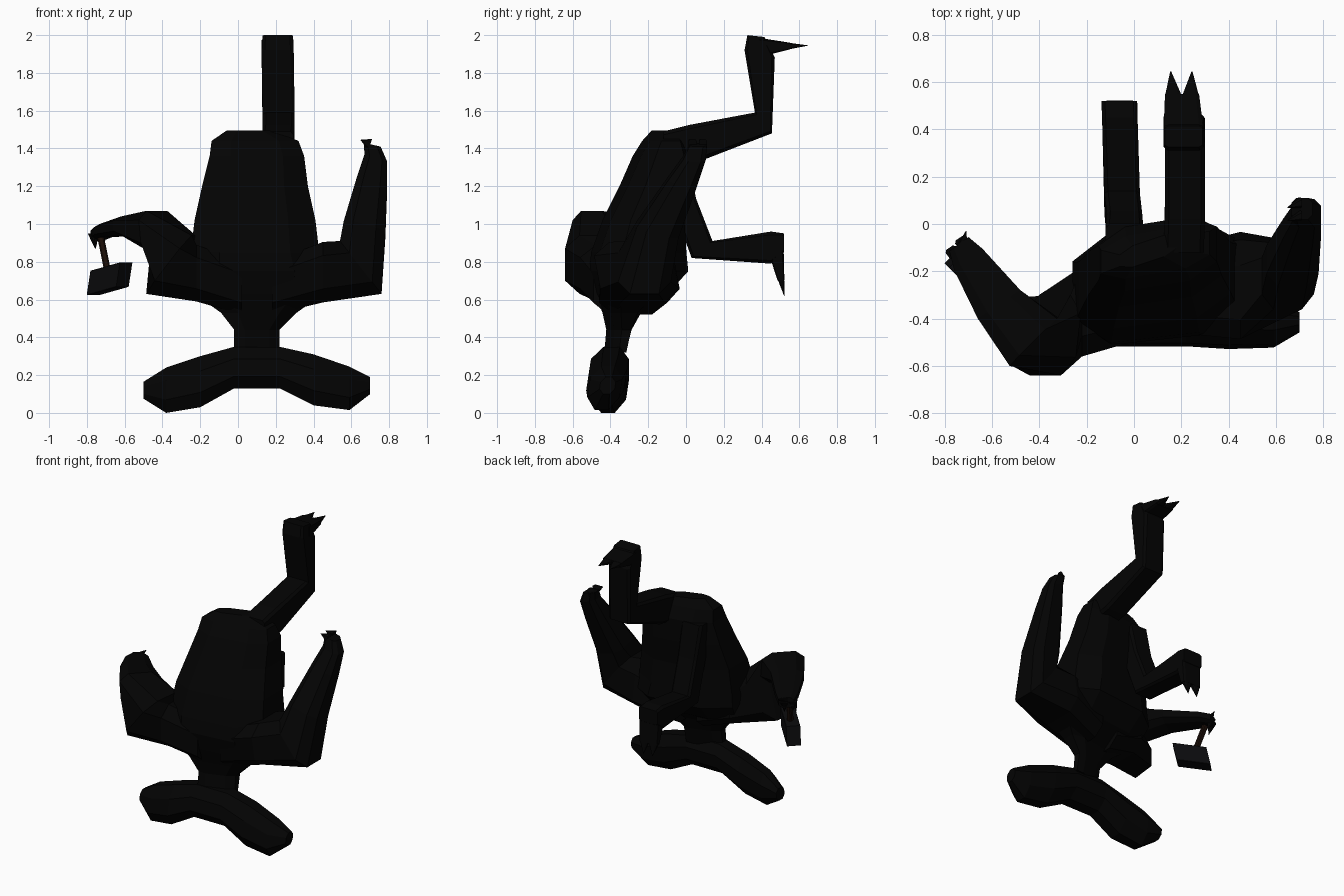
import bpy, bmesh
from mathutils import Vector

def material(name, col):
    m = bpy.data.materials.new(name)
    m.diffuse_color = (*col, 1)
    return m

SKIN = material("dark_skin", (0.001, 0.001, 0.001))
STEEL = material("dark_steel", (0.003, 0.003, 0.0035))
WOOD = material("dark_wood", (0.01, 0.004, 0.002))

def loft(name, rings, k=0.55, mat=SKIN):
    """Skin chamfered-box rings: (centre, half axis a, half axis b)."""
    bm = bmesh.new()
    shape = [(1, -k), (1, k), (k, 1), (-k, 1), (-1, k), (-1, -k), (-k, -1), (k, -1)]
    loops = []
    for c, a, b in rings:
        c, a, b = Vector(c), Vector(a), Vector(b)
        loops.append([bm.verts.new(c + a * u + b * v) for u, v in shape])
    for p, q in zip(loops, loops[1:]):
        for i in range(8):
            j = (i + 1) % 8
            bm.faces.new((p[i], p[j], q[j], q[i]))
    bm.faces.new(loops[0][::-1])
    bm.faces.new(loops[-1])
    bmesh.ops.recalc_face_normals(bm, faces=bm.faces)
    me = bpy.data.meshes.new(name)
    bm.to_mesh(me)
    bm.free()
    me.materials.append(mat)
    ob = bpy.data.objects.new(name, me)
    bpy.context.collection.objects.link(ob)
    return ob

def spike(name, base, tip, a, b, mat=SKIN):
    """Tapered claw or finger."""
    s = 0.06
    loft(name, [(base, a, b), (tip, Vector(a) * s, Vector(b) * s)], 0.6, mat)

# Torso and neck, hips at the top: z, centre x, half x, y front, y back
torso = [(1.495, 0.06, 0.12, -0.16, -0.07), (1.44, 0.09, 0.23, -0.21, -0.03),
         (1.36, 0.10, 0.25, -0.26, 0.01), (1.20, 0.09, 0.28, -0.33, 0.0),
         (1.02, 0.09, 0.32, -0.42, -0.03), (0.85, 0.09, 0.34, -0.48, -0.02),
         (0.75, 0.10, 0.36, -0.49, -0.01), (0.63, 0.11, 0.34, -0.46, -0.12),
         (0.53, 0.11, 0.20, -0.42, -0.26), (0.44, 0.10, 0.12, -0.40, -0.31),
         (0.32, 0.10, 0.12, -0.41, -0.34)]
loft("torso", [((x, (f + b) / 2, z), (h, 0.04, 0), (0, (b - f) / 2, 0))
               for z, x, h, f, b in torso])

# Wide hammer-shaped head: x, y, z, half y, half z
head = [(-0.50, -0.36, 0.12, 0.045, 0.045), (-0.38, -0.395, 0.12, 0.085, 0.12),
        (-0.20, -0.41, 0.165, 0.10, 0.135), (-0.02, -0.41, 0.24, 0.10, 0.11),
        (0.22, -0.41, 0.24, 0.10, 0.11), (0.40, -0.42, 0.175, 0.10, 0.135),
        (0.59, -0.43, 0.13, 0.085, 0.115), (0.70, -0.415, 0.145, 0.04, 0.045)]
loft("head", [((x, y, z), (0, a, 0), (0, 0.15 * b, b)) for x, y, z, a, b in head], 0.42)

# Raised arm
loft("raised_arm", [
    ((0.18, -0.28, 0.66), (0, 0.18, 0), (0, 0, 0.14)),
    ((0.45, -0.26, 0.745), (0, 0.21, 0), (0, -0.03, 0.16)),
    ((0.65, -0.22, 0.77), (0, 0.14, 0), (-0.11, 0, 0.14)),
    ((0.67, -0.15, 0.97), (0, 0.11, -0.03), (-0.11, 0, 0.03)),
    ((0.71, -0.02, 1.22), (0, 0.075, -0.02), (-0.08, 0, 0.02)),
    ((0.73, 0.045, 1.35), (0, 0.06, 0), (-0.06, 0, 0.02)),
    ((0.71, 0.065, 1.42), (0, 0.045, 0), (-0.045, 0, 0.01))])
for i, y in enumerate((0.035, 0.09)):
    spike(f"raised_finger_{i}", (0.70, y, 1.42), (0.65, y - 0.02, 1.445),
          (0, 0.022, 0), (0.01, 0, 0.03))

# Arm that carries the hammer
loft("hammer_arm", [
    ((0.02, -0.32, 0.66), (0, 0.17, 0), (0, 0, 0.14)),
    ((-0.22, -0.37, 0.74), (0, 0.19, 0), (0, 0, 0.15)),
    ((-0.355, -0.47, 0.785), (0.02, 0.17, 0), (0.12, 0, 0.155)),
    ((-0.42, -0.50, 0.96), (0.10, 0.10, 0), (-0.01, 0, 0.11)),
    ((-0.57, -0.34, 0.99), (0.09, 0.06, 0), (0, 0, 0.05)),
    ((-0.70, -0.15, 0.965), (0.06, 0.045, 0), (0, 0, 0.035)),
    ((-0.74, -0.085, 0.945), (0.04, 0.03, 0), (0, 0, 0.035))])
for i, (x, y) in enumerate(((-0.765, -0.12), (-0.725, -0.08))):
    spike(f"hammer_finger_{i}", (x, y, 0.95), (x + 0.01, y - 0.02, 0.87),
          (0.022, 0.015, 0), (-0.015, 0.02, 0))
spike("hammer_thumb", (-0.73, -0.09, 0.96), (-0.71, -0.03, 0.98),
      (0.025, 0.01, 0), (0, 0, 0.015))

# Hammer
loft("hammer_handle", [((-0.69, -0.20, 0.75), (0.018, 0, 0), (0, 0.018, 0)),
                       ((-0.735, -0.13, 0.97), (0.018, 0, 0), (0, 0.018, 0))], 0.6, WOOD)
loft("hammer_head", [((-0.68 - s * 0.078, -0.22 + s * 0.078, 0.71 - s * 0.022),
                      (0.033, 0.033, 0), (0.01, -0.01, 0.065)) for s in (-1, 1)], 0.96, STEEL)

# Legs with two-toed feet
w = (0.085, 0, 0)
loft("right_leg", [
    ((0.21, -0.12, 1.40), w, (0, 0, -0.09)),
    ((0.215, 0.05, 1.43), w, (0, 0.03, -0.095)),
    ((0.215, 0.41, 1.535), w, (0, 0.045, -0.055)),
    ((0.21, 0.39, 1.90), w, (0, 0.08, -0.02)),
    ((0.21, 0.37, 1.995), (0.08, 0, 0), (0, 0.045, -0.005))], 0.8)
loft("right_foot", [((0.21, 0.39, 1.935), (0.085, 0, 0), (0, 0, 0.05)),
                    ((0.203, 0.55, 1.942), (0.072, 0, 0), (0, 0, 0.018))], 0.8)
for i, (x, t) in enumerate(((0.167, 0.155), (0.239, 0.245))):
    spike(f"right_toe_{i}", (x, 0.54, 1.942), (t, 0.645, 1.945), (0.036, 0, 0), (0, 0, 0.018))

w = (0.075, 0, 0)
loft("left_leg", [
    ((-0.04, -0.10, 1.36), (0.08, 0, 0), (0, -0.10, 0)),
    ((-0.04, -0.01, 1.12), w, (0, -0.065, -0.01)),
    ((-0.05, 0.085, 0.865), w, (0, -0.055, -0.045)),
    ((-0.06, 0.45, 0.875), w, (0, 0, -0.085)),
    ((-0.063, 0.52, 0.90), w, (0, 0, -0.05))], 0.8)
loft("left_foot", [((-0.06, 0.475, 0.86), (0.075, 0, 0), (0, 0.042, 0)),
                   ((-0.06, 0.503, 0.70), (0.07, 0, 0), (0, 0.018, 0))], 0.8)
for i, x in enumerate((-0.097, -0.025)):
    spike(f"left_toe_{i}", (x, 0.502, 0.71), (x, 0.52, 0.62), (0.035, 0, 0), (0, 0.018, 0))
